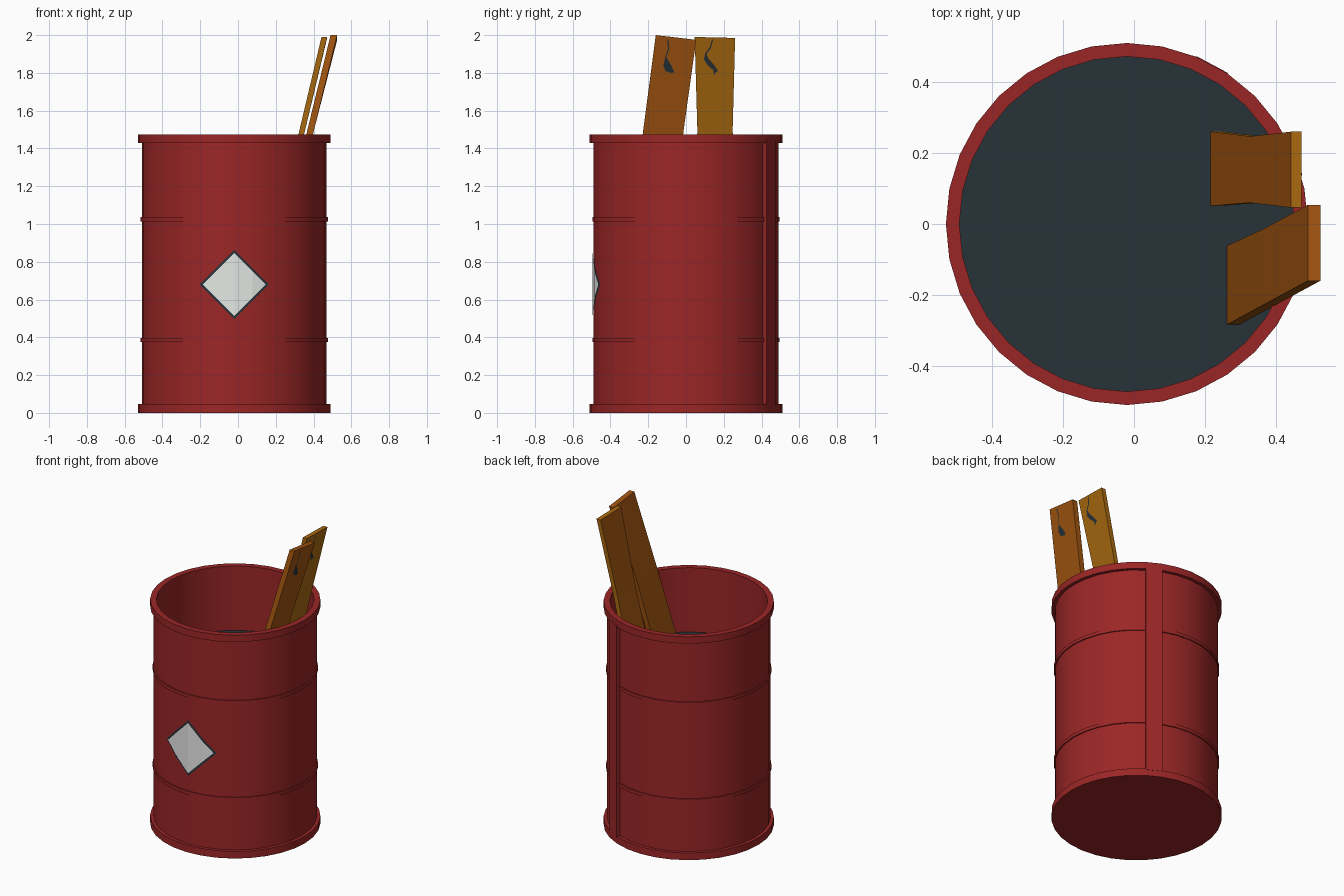
import bpy, bmesh, math

if "Cube" in bpy.data.objects:
    bpy.data.objects.remove(bpy.data.objects["Cube"])

CX, SIDES = -0.02, 32          # barrel axis and facet count
STEP = 2 * math.pi / SIDES


def material(name, r, g, b):
    lin = [((c / 255 + 0.055) / 1.055) ** 2.4 if c > 10 else c / 255 / 12.92 for c in (r, g, b)]
    m = bpy.data.materials.new(name)
    m.diffuse_color = (*lin, 1)
    m.use_nodes = True
    m.node_tree.nodes["Principled BSDF"].inputs["Base Color"].default_value = m.diffuse_color
    return m


RED = material("barrel red", 155, 38, 38)
DARK = material("dark slate", 38, 50, 56)
WHITE = material("label white", 230, 232, 230)
OCHRE = material("ochre wood", 168, 105, 16)
BROWN = material("brown wood", 160, 84, 16)


def make(name, verts, faces, mats, smooth=False, recalc=True):
    me = bpy.data.meshes.new(name)
    me.from_pydata(verts, [], faces)
    if recalc:
        bm = bmesh.new()
        bm.from_mesh(me)
        bmesh.ops.recalc_face_normals(bm, faces=bm.faces)
        bm.to_mesh(me)
        bm.free()
    for m in mats:
        me.materials.append(m)
    ob = bpy.data.objects.new(name, me)
    bpy.context.collection.objects.link(ob)
    if smooth:
        bpy.ops.object.select_all(action='DESELECT')
        ob.select_set(True)
        bpy.context.view_layer.objects.active = ob
        bpy.ops.object.shade_smooth_by_angle(angle=math.radians(30))
    return ob


def ring_point(r, k, z):
    return (CX + r * math.cos(k * STEP), r * math.sin(k * STEP), z)


def lathe(name, profile, mat, closed=False):
    """Revolve (radius, z) points; open profiles get flat end caps."""
    n = len(profile)
    verts = [ring_point(r, k, z) for r, z in profile for k in range(SIDES)]
    faces = []
    for i in range(n if closed else n - 1):
        a, b = i * SIDES, (i + 1) % n * SIDES
        for k in range(SIDES):
            j = (k + 1) % SIDES
            faces.append((a + k, a + j, b + j, b + k))
    if not closed:
        faces += [tuple(range(SIDES)), tuple(range((n - 1) * SIDES, n * SIDES))]
    return make(name, verts, faces, [mat], smooth=True)


# barrel shell with both rims, open down to the fill; the last cap is the fill
R, B, I, FILL = 0.51, 0.489, 0.472, 1.05
barrel = lathe("barrel", [(R, 0), (R, 0.047), (B, 0.047), (B, 1.43), (R, 1.43),
                          (R, 1.475), (I, 1.475), (I, FILL)], RED)
barrel.data.materials.append(DARK)
for p in barrel.data.polygons:
    if len(p.vertices) > 4 and p.center.z > 0.5:
        p.material_index = 1

# two slim hoops
for i, z in enumerate((0.385, 1.025)):
    lathe(f"hoop_{i + 1}", [(B - 0.01, z - 0.011), (B + 0.007, z - 0.011),
                            (B + 0.007, z + 0.011), (B - 0.01, z + 0.011)], RED, closed=True)

# vertical seam strip covering one facet at the back right
strip = [ring_point(r, k, z) for z in (0.04, 1.44) for r, k in
         ((B - 0.01, 5), (R + 0.002, 5), (R + 0.002, 6), (B - 0.01, 6))]
BOX = [(0, 1, 2, 3), (4, 5, 6, 7), (0, 1, 5, 4), (1, 2, 6, 5), (2, 3, 7, 6), (3, 0, 4, 7)]
make("seam_strip", strip, BOX, [RED])


# diamond label wrapped on the barrel facets
def diamond(name, half, lift, mat):
    r = B + lift
    xs = [-half] + [r * math.sin(k * STEP) for k in (-1, 0, 1)] + [half]
    verts = []
    for x in xs:
        s = min(abs(x) / (r * math.sin(STEP)), 1)      # position on first facet
        y = r * (1 - s * (1 - math.cos(STEP)))
        if s >= 1:                                      # position on second facet
            t = (abs(x) - r * math.sin(STEP)) / (r * (math.sin(2 * STEP) - math.sin(STEP)))
            y += t * r * (math.cos(2 * STEP) - math.cos(STEP))
        h = half - abs(x)
        verts += [(CX + x, -y, 0.68 - h), (CX + x, -y, 0.68 + h)]
    faces = [(2 * i, 2 * i + 2, 2 * i + 3, 2 * i + 1) for i in range(1, 3)]
    faces += [(0, 2, 3), (6, 8, 7)]
    make(name, verts, faces, [mat], recalc=False)


diamond("label_border", 0.183, 0.002, DARK)
diamond("label", 0.166, 0.005, WHITE)


# leaning boards, each from sections of (z, inner x, y low, y high)
def board(name, sections, thick, drop, mats):
    verts, faces = [], [(0, 1, 2, 3)]
    for i, (z, x, y0, y1) in enumerate(sections):
        d = drop if i == len(sections) - 1 else 0
        verts += [(x, y0, z), (x + thick, y0, z), (x + thick, y1, z - d), (x, y1, z - d)]
        if i:
            a, b = 4 * i - 4, 4 * i
            faces += [(a + k, a + (k + 1) % 4, b + (k + 1) % 4, b + k) for k in range(4)]
    e = 4 * (len(sections) - 1)
    faces.append((e, e + 1, e + 2, e + 3))
    ob = make(name, verts, faces, mats)
    for p in ob.data.polygons:                          # inner side is always brown
        if p.normal.x < -0.8:
            p.material_index = len(mats) - 1


board_a = [(1.0, 0.203, 0.05, 0.262), (1.5, 0.326, 0.06, 0.247), (1.99, 0.442, 0.046, 0.26)]
board_b = [(1.0, 0.25, -0.29, -0.067), (1.5, 0.368, -0.226, -0.012), (2.0, 0.49, -0.16, 0.054)]
board("ochre_board", board_a, 0.03, 0.005, [OCHRE, BROWN])
board("brown_board", board_b, 0.035, 0.025, [BROWN])


# dark cracks on the outer faces, outlines in (y, z)
def crack(name, sections, thick, outline):
    (z0, x0, *_), (z1, x1, *_) = sections[-2:]
    verts = [(x0 + (x1 - x0) * (z - z0) / (z1 - z0) + thick + 0.004, y, z) for y, z in outline]
    make(name, verts, [tuple(range(len(verts)))], [DARK], recalc=False)


crack("ochre_crack", board_a, 0.03,
      [(0.138, 1.978), (0.125, 1.935), (0.102, 1.905), (0.095, 1.87), (0.115, 1.84),
       (0.145, 1.815), (0.148, 1.785), (0.155, 1.8), (0.17, 1.81), (0.15, 1.84),
       (0.12, 1.875), (0.108, 1.9), (0.131, 1.93), (0.144, 1.978)][::1])
crack("brown_crack", board_b, 0.035,
      [(-0.1, 1.978), (-0.095, 1.93), (-0.11, 1.88), (-0.12, 1.84), (-0.11, 1.81),
       (-0.08, 1.8), (-0.062, 1.803), (-0.078, 1.84), (-0.1, 1.875), (-0.103, 1.885),
       (-0.088, 1.93), (-0.093, 1.978)])
